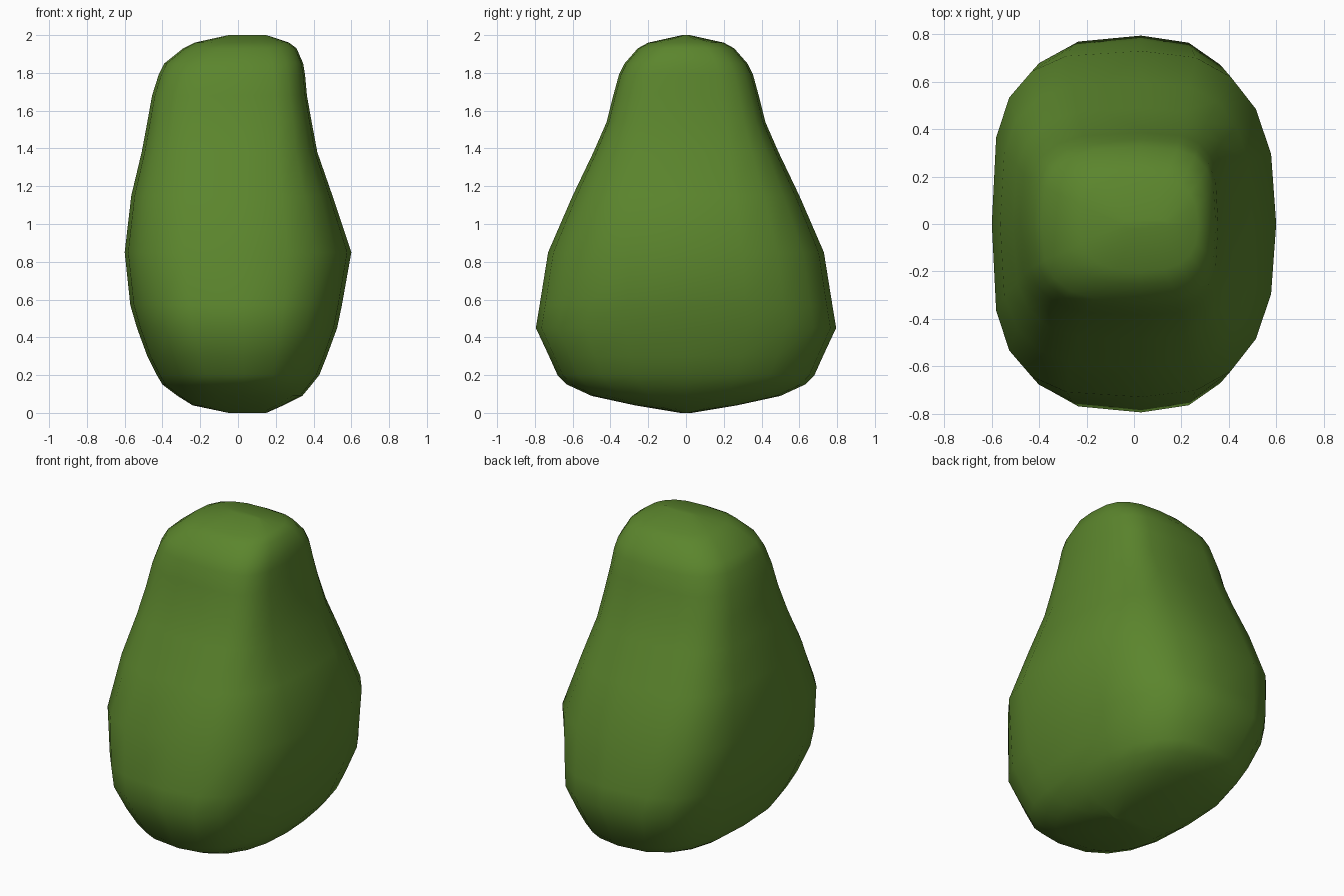
import bpy, bmesh, math

if "Cube" in bpy.data.objects:
    bpy.data.objects.remove(bpy.data.objects["Cube"])

SEGMENTS = 20
CENTRE_X = 0.03

# z, x left, x right, y half depth, roundness exponent left and right
RINGS = [
    (0.00, -0.05, 0.15, 0.03, 2.0, 2.0),
    (0.04, -0.24, 0.24, 0.27, 2.3, 2.3),
    (0.09, -0.32, 0.34, 0.50, 2.5, 2.4),
    (0.15, -0.40, 0.39, 0.63, 2.7, 2.5),
    (0.20, -0.43, 0.43, 0.68, 2.8, 2.5),
    (0.30, -0.48, 0.47, 0.725, 3.0, 2.6),
    (0.45, -0.535, 0.525, 0.795, 3.1, 2.6),
    (0.57, -0.57, 0.55, 0.775, 3.2, 2.6),
    (0.85, -0.60, 0.60, 0.73, 3.4, 2.6),
    (1.15, -0.565, 0.50, 0.60, 3.4, 2.8),
    (1.38, -0.51, 0.42, 0.49, 3.4, 3.1),
    (1.54, -0.48, 0.39, 0.42, 3.4, 3.4),
    (1.68, -0.455, 0.365, 0.385, 3.3, 3.4),
    (1.79, -0.42, 0.355, 0.355, 3.2, 3.3),
    (1.85, -0.39, 0.345, 0.325, 3.1, 3.2),
    (1.93, -0.29, 0.31, 0.255, 2.8, 2.9),
    (1.96, -0.23, 0.27, 0.20, 2.6, 2.6),
    (2.00, -0.05, 0.15, 0.02, 2.0, 2.0),
]


def power(value, exponent):
    return math.copysign(abs(value) ** (2 / exponent), value)


def ring_points(z, left, right, depth, n_left, n_right):
    for i in range(SEGMENTS):
        a = 2 * math.pi * i / SEGMENTS
        c, s = math.cos(a), math.sin(a)
        n = n_right if c > 0 else n_left
        width = right - CENTRE_X if c > 0 else CENTRE_X - left
        yield CENTRE_X + width * power(c, n), depth * power(s, n), z


# Pear-shaped body lofted through the rings
bm = bmesh.new()
loops = [[bm.verts.new(p) for p in ring_points(*r)] for r in RINGS]
for low, high in zip(loops, loops[1:]):
    for i in range(SEGMENTS):
        j = (i + 1) % SEGMENTS
        bm.faces.new((low[i], low[j], high[j], high[i]))
bm.faces.new(loops[0][::-1])
bm.faces.new(loops[-1])
bmesh.ops.recalc_face_normals(bm, faces=bm.faces)
for face in bm.faces:
    face.smooth = True

mesh = bpy.data.meshes.new("pear_body")
bm.to_mesh(mesh)
bm.free()
body = bpy.data.objects.new("pear_body", mesh)
bpy.context.collection.objects.link(body)

# Green skin
skin = bpy.data.materials.new("green_skin")
skin.diffuse_color = (0.105, 0.235, 0.026, 1)
skin.use_nodes = True
skin.node_tree.nodes["Principled BSDF"].inputs["Base Color"].default_value = skin.diffuse_color
mesh.materials.append(skin)
